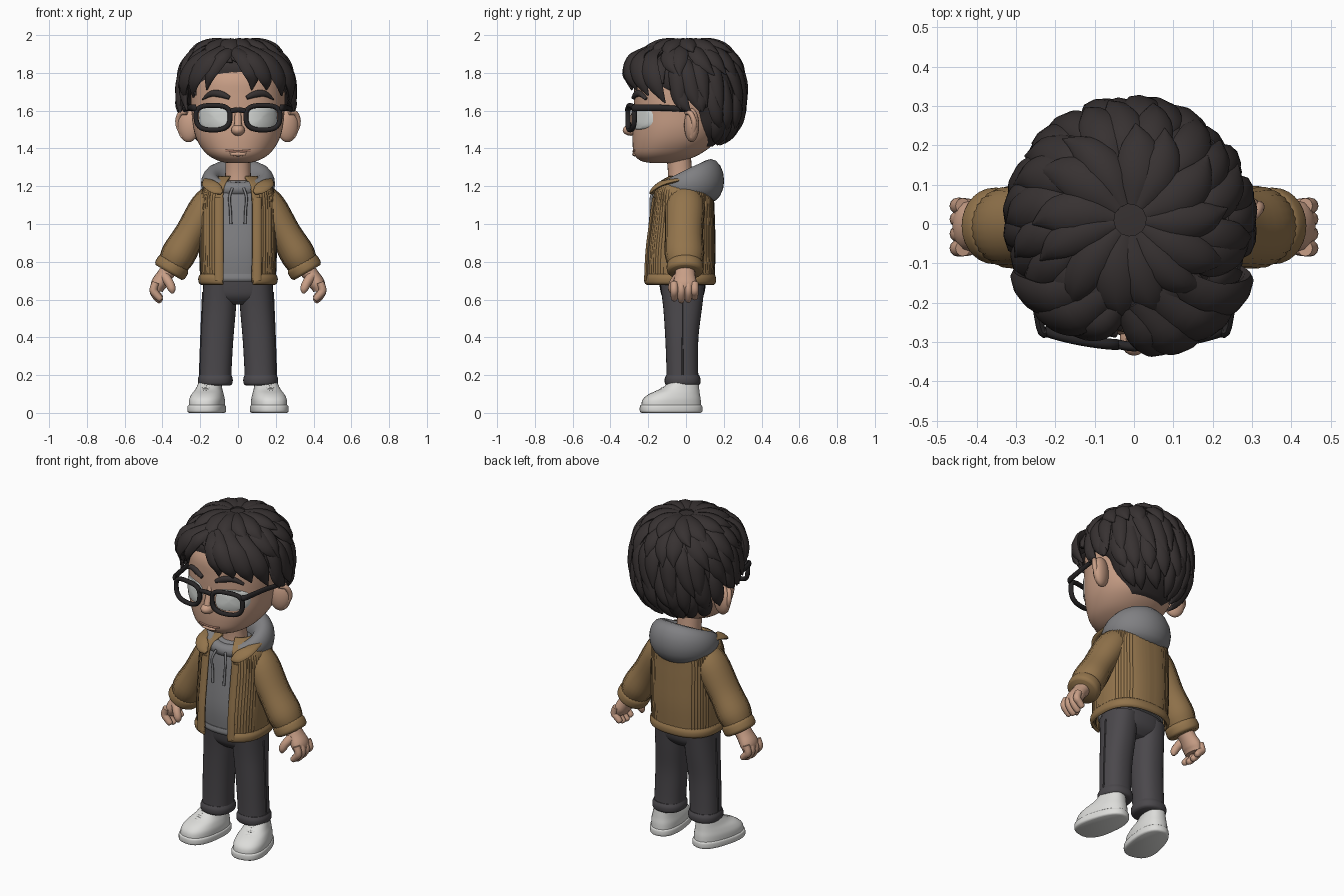
import bpy, bmesh, math, random
from mathutils import Vector, Matrix
from mathutils.bvhtree import BVHTree

random.seed(4)
V = Vector


def material(name, r, g, b):
    m = bpy.data.materials.new(name)
    m.diffuse_color = (r, g, b, 1)
    return m


HAIR = material("dark hair", .038, .031, .031)
SKIN = material("skin", .58, .345, .24)
LIP = material("lip", .42, .21, .15)
TAN = material("tan corduroy", .29, .175, .072)
GREY = material("grey fleece", .215, .215, .225)
DENIM = material("charcoal trousers", .07, .065, .072)
WHITE = material("white shoe", .72, .72, .70)
EYE = material("pale lens", .62, .64, .62)
BLACK = material("black frame", .021, .019, .02)


def finish(name, bm, mat, angle=50):
    me = bpy.data.meshes.new(name)
    bm.to_mesh(me)
    bm.free()
    me.materials.append(mat)
    me.polygons.foreach_set("use_smooth", [True] * len(me.polygons))
    me.set_sharp_from_angle(angle=math.radians(angle))
    ob = bpy.data.objects.new(name, me)
    bpy.context.collection.objects.link(ob)
    return ob


def skin_rings(name, rings, mat, closed=True, loop=False, caps=True):
    """Bridge a list of point rings into one surface."""
    bm = bmesh.new()
    vs = [[bm.verts.new(p) for p in r] for r in rings]
    n, m = len(vs[0]), len(vs)
    for j in range(m if loop else m - 1):
        a, b = vs[j], vs[(j + 1) % m]
        for i in range(n if closed else n - 1):
            k = (i + 1) % n
            bm.faces.new((a[i], a[k], b[k], b[i]))
    if closed:
        if caps and not loop:
            bm.faces.new(vs[0])
            bm.faces.new(vs[-1])
        bmesh.ops.recalc_face_normals(bm, faces=bm.faces)
    return finish(name, bm, mat)


def spline(rows, k=4):
    """Catmull-Rom through rows of numbers."""
    rows = [tuple(r) for r in rows]
    ext = [rows[0]] + rows + [rows[-1]]
    out = []
    for j in range(1, len(ext) - 2):
        for s in range(k):
            t = s / k
            out.append(tuple(.5 * (2*b + (c-a)*t + (2*a-5*b+4*c-d)*t*t + (3*b-a-3*c+d)*t**3)
                             for a, b, c, d in zip(*ext[j-1:j+3])))
    return out + [rows[-1]]


def spow(v, e):
    return math.copysign(abs(v) ** e, v)


def loft(name, rows, mat, n=32, p=2.2, gap=None, rib=0, k=4):
    """Stacked rings; rows are (z, cx, cy, rx, ry); gap opens the front."""
    rings = []
    for z, cx, cy, rx, ry in spline(rows, k):
        ring = []
        for i in range(n):
            a = -math.pi/2 + (2*math.pi*i/n if gap is None else gap + (2*math.pi - 2*gap)*i/(n-1))
            d = rib * (i % 2)
            ring.append(V((cx + (rx-d)*spow(math.cos(a), 2/p), cy + (ry-d)*spow(math.sin(a), 2/p), z)))
        rings.append(ring)
    return skin_rings(name, rings, mat, closed=gap is None)


def tube(name, rows, mat, up=(0, 0, 1), n=12, k=4, rib=0, loop=False):
    """Sweep an ellipse; rows are (x, y, z, half width, half thickness)."""
    rows = rows if loop else spline(rows, k)
    P = [V(r[:3]) for r in rows]
    m, rings = len(P), []
    for j, r in enumerate(rows):
        t = (P[(j+1) % m] - P[j-1]) if loop else P[min(j+1, m-1)] - P[max(j-1, 0)]
        t.normalize()
        w = V(up(P[j]) if callable(up) else up)
        u = t.cross(w).normalized()
        w = u.cross(t)
        rings.append([P[j] + (u*r[3]*math.cos(2*math.pi*i/n) + w*r[4]*math.sin(2*math.pi*i/n))
                      * (1 - rib*(i % 2)) for i in range(n)])
    return skin_rings(name, rings, mat, loop=loop)


def ball(name, loc, radii, mat, rot=0):
    bm = bmesh.new()
    M = Matrix.Translation(loc) @ Matrix.Rotation(rot, 4, 'Z') @ Matrix.Diagonal((*radii, 1))
    bmesh.ops.create_uvsphere(bm, u_segments=20, v_segments=14, radius=1, matrix=M)
    return finish(name, bm, mat)


# Head, neck, nose
head = loft("head", [(1.322, 0, -.12, .05, .06), (1.335, 0, -.125, .105, .115), (1.37, 0, -.1, .165, .175),
                     (1.43, 0, -.065, .21, .218), (1.5, 0, -.045, .235, .237), (1.58, 0, -.035, .245, .24),
                     (1.68, 0, -.02, .25, .255), (1.78, 0, -.01, .24, .255), (1.88, 0, 0, .19, .19),
                     (1.94, 0, 0, .1, .1)], SKIN, n=48)
loft("neck", [(1.12, 0, -.03, .08, .075), (1.25, 0, -.03, .068, .065), (1.37, 0, -.04, .068, .065)], SKIN, n=24)
ball("nose", (0, -.29, 1.497), (.036, .045, .03), SKIN)
tube("nose_bridge", [(0, -.265, 1.62, .015, .012), (0, -.282, 1.56, .018, .016), (0, -.30, 1.5, .022, .02)],
     SKIN, up=(0, -1, 0))

# Face details projected onto the head
tree = BVHTree.FromPolygons([v.co.copy() for v in head.data.vertices], [tuple(f.vertices) for f in head.data.polygons])


def face_y(x, z):
    hit = tree.ray_cast(V((x, -1, z)), V((0, 1, 0)))[0]
    return hit.y if hit else -.15


tube("mouth", [(x, face_y(x, 1.385 + x*x) - .001, 1.385 + x*x, .005, .004)
               for x in (-.065, -.03, 0, .03, .065)], LIP, up=(0, -1, 0), n=8)
tube("lower_lip", [(x, face_y(x, 1.37) + .002, 1.37, .012 - abs(x)*.12, .012) for x in (-.04, -.02, 0, .02, .04)],
     SKIN, up=(0, -1, 0))

for s, side in ((1, "left"), (-1, "right")):
    # Eye panel behind the lens
    rings = []
    for f in (1, .97, .8, .5, .1):
        ring = []
        for i in range(28):
            a = 2*math.pi*i/28
            x, z = s*(.126 + .082*f*spow(math.cos(a), .7)), 1.563 + .063*f*spow(math.sin(a), .7)
            ring.append(V((x, face_y(x, z) - (.012*(1 - f*f) + .008 if f < 1 else -.002), z)))
        rings.append(ring)
    skin_rings(side + "_eye", rings, EYE)
    # Brow, ear
    tube(side + "_brow", [(s*x, face_y(s*x, z) - .004, z, w, .013) for x, z, w in
                          ((.045, 1.668, .010), (.09, 1.687, .018), (.14, 1.69, .016), (.185, 1.662, .005))],
         HAIR, up=(0, -1, 0))
    ball(side + "_ear", (s*.262, .03, 1.523), (.062, .036, .09), SKIN, rot=s*.35)
    tube(side + "_ear_rim", [(s*.27, .0, 1.59, .012, .012), (s*.305, .025, 1.585, .014, .014),
                             (s*.318, .045, 1.53, .014, .014), (s*.29, .03, 1.46, .012, .012)], SKIN, up=(0, 1, 0))
    # Spectacle rim and temple
    rim = []
    for i in range(40):
        a = 2*math.pi*i/40
        x, z = .132 + (.09 + .006*math.sin(a))*spow(math.cos(a), .7), 1.563 + .065*spow(math.sin(a), .7)
        rim.append((s*x, -.308 + .7*x*x, z, .013, .014))
    tube(side + "_glasses_rim", rim, BLACK, up=(0, -1, 0), n=8, loop=True)
    tube(side + "_glasses_temple", [(s*.222, -.277, 1.615, .012, .018), (s*.238, -.262, 1.615, .011, .018),
                                    (s*.262, -.12, 1.615, .01, .016), (s*.285, .01, 1.605, .01, .014)], BLACK, n=8)
tube("glasses_bridge", [(-.045, -.305, 1.597, .014, .012), (0, -.312, 1.605, .013, .012),
                        (.045, -.305, 1.597, .014, .012)], BLACK, up=(0, -1, 0), n=8)

# Hair cap
loft("hair_cap", [(1.41, 0, .09, .11, .05), (1.5, 0, .12, .2, .125), (1.6, 0, .13, .25, .145),
                  (1.66, 0, .09, .27, .19), (1.72, -.005, .03, .28, .255), (1.8, -.005, .01, .275, .262),
                  (1.85, -.01, .01, .255, .255), (1.9, -.01, .01, .215, .21), (1.95, -.01, .01, .14, .14),
                  (1.968, -.01, .01, .06, .06)], HAIR, n=40)
C = V((-.01, .01, 1.69))


def scalp(az, th, lift):
    a, t = math.radians(az), math.radians(th)
    r = abs(math.sin(t)) ** .8
    return C + V(((.295+lift)*r*math.cos(a), (.29+lift)*r*math.sin(a), (.285+lift)*spow(math.cos(t), .8)))


def lock(name, pts, w):
    shape = (.55, .95, 1.0, .75, .06)
    tube(name, [(*p, w*q, .024*(q*.8 + .2)) for p, q in zip(pts, shape)], HAIR, up=lambda p: p - C, n=8)


def hair_limit(f):
    if f < 105:
        return min(104, 62 + max(0, f - 30)*.95)
    return min(150, 104 + (f - 105)*3)


# Overlapping tiers of locks spreading from the crown
for tier, (t0, t1, count, w) in enumerate(((5, 52, 13, .05), (30, 78, 18, .05), (55, 102, 22, .046),
                                           (80, 127, 22, .044), (104, 150, 20, .04))):
    for i in range(count):
        az = 360*(i + .5*(tier % 2))/count + random.uniform(-5, 5)
        front = abs((az + 90 + 180) % 360 - 180)
        end = min(t1 + random.uniform(-5, 5), hair_limit(front))
        if end - t0 < 18:
            continue
        swirl = random.uniform(4, 18)
        pts = [scalp(az + swirl*q*q, t0 + (end - t0)*q, -.012 + .03*q) for q in (0, .25, .5, .75, 1)]
        lock("hair_lock", pts, w*random.uniform(.9, 1.1))

# Parted fringe
for pts, w in ((((-.03, -.19, 1.925), (.02, -.28, 1.885), (.06, -.31, 1.82), (.078, -.305, 1.77), (.072, -.285, 1.71)), .045),
               (((0, -.2, 1.93), (.07, -.285, 1.88), (.12, -.3, 1.82), (.15, -.285, 1.76), (.15, -.26, 1.71)), .05),
               (((.03, -.17, 1.94), (.13, -.25, 1.88), (.19, -.255, 1.82), (.225, -.235, 1.75), (.23, -.2, 1.68)), .055),
               (((.06, -.12, 1.95), (.18, -.19, 1.88), (.25, -.19, 1.81), (.28, -.16, 1.73), (.275, -.11, 1.64)), .055),
               (((-.03, -.19, 1.925), (-.075, -.255, 1.89), (-.115, -.268, 1.84), (-.15, -.265, 1.78), (-.165, -.24, 1.71)), .04),
               (((-.05, -.17, 1.94), (-.14, -.24, 1.88), (-.2, -.24, 1.82), (-.235, -.22, 1.75), (-.235, -.18, 1.67)), .055),
               (((-.07, -.12, 1.95), (-.19, -.19, 1.88), (-.26, -.18, 1.81), (-.29, -.15, 1.73), (-.275, -.1, 1.64)), .055)):
    lock("fringe_lock", [V(p) for p in pts], w)

# Hooded top: body, hem, hood, cords
loft("hoodie_body", [(.70, 0, -.03, .165, .15), (.85, 0, -.03, .175, .16), (1.05, 0, -.02, .175, .15),
                     (1.18, 0, -.015, .15, .135), (1.23, 0, -.01, .1, .1)], GREY, p=2.5)
loft("hoodie_hem", [(.695, 0, -.03, .165, .152), (.71, 0, -.03, .172, .16), (.735, 0, -.03, .17, .157)], GREY, p=2.5)
hood = []
for i in range(40):
    a = 2*math.pi*i/40
    b = (1 + math.sin(a))/2
    hood.append((.142*math.cos(a), .13*math.sin(a), 1.185 + .045*b, .036 + .036*b, .036 + .078*b))
tube("hood", hood, GREY, n=16, loop=True)

# Open corduroy jacket with hem band
G = math.radians(18.5)
jacket = loft("jacket_body", [(.69, 0, -.035, .2, .185), (.85, 0, -.03, .206, .187), (1.0, 0, -.022, .206, .176),
                              (1.1, 0, -.018, .205, .168), (1.18, 0, -.014, .192, .16), (1.225, 0, -.008, .155, .135),
                              (1.255, 0, 0, .1, .09)], TAN, n=120, p=2.5, gap=G, rib=.0035)
hem = loft("jacket_hem", [(.678, 0, -.035, .196, .182), (.69, 0, -.035, .208, .193), (.715, 0, -.035, .21, .194),
                          (.735, 0, -.035, .2, .186)], TAN, n=64, p=2.5, gap=G)
for ob in (jacket, hem):
    m = ob.modifiers.new("thickness", 'SOLIDIFY')
    m.thickness, m.offset = .014, -1

for s, side in ((1, "left"), (-1, "right")):
    tube(side + "_hood_cord", [(s*.03, -.165, 1.19, .007, .007), (s*.045, -.185, 1.14, .007, .007),
                               (s*.04, -.185, 1.07, .007, .007), (s*.038, -.19, 1.0, .008, .008)], GREY, up=(0, -1, 0), n=8)
    tube(side + "_placket", [(s*.1, -.212, .70, .024, .01), (s*.1, -.205, .85, .024, .01),
                             (s*.1, -.187, 1.0, .024, .01), (s*.1, -.168, 1.14, .024, .01)], TAN, up=(0, -1, 0))
    tube(side + "_collar", [(s*.085, -.18, 1.165, .012, .01), (s*.115, -.17, 1.185, .035, .012),
                            (s*.155, -.125, 1.215, .035, .012), (s*.165, -.03, 1.235, .02, .01)],
         TAN, up=lambda p: (p.x*.6, -.6, .6))
    # Sleeve, cuff
    tube(side + "_sleeve", [(s*.11, 0, 1.16, .085, .07), (s*.165, -.005, 1.09, .105, .09), (s*.25, -.01, .95, .1, .085),
                            (s*.315, -.008, .84, .105, .092), (s*.345, -.005, .78, .088, .08)],
         TAN, up=(1, 0, .4), n=56, rib=.035)
    tube(side + "_cuff", [(s*.333, -.005, .80, .085, .078), (s*.342, -.005, .785, .096, .09),
                          (s*.36, -.005, .755, .096, .09), (s*.367, -.005, .743, .084, .078)],
         TAN, up=(1, 0, .4), n=28)
    # Hand
    tube(side + "_palm", [(s*.35, -.005, .78, .05, .045), (s*.39, -.005, .725, .055, .042), (s*.42, -.005, .68, .064, .042),
                          (s*.428, -.005, .645, .055, .03)], SKIN, up=(1, 0, .3), n=16)
    for j, (y, drop) in enumerate(((-.062, .01), (-.025, 0), (.012, .003), (.046, .016))):
        tube(f"{side}_finger_{j+1}", [(s*.435, y, .69, .02, .02), (s*.448, y, .65, .021, .021),
                                      (s*.432, y, .615 + drop, .02, .02), (s*.41, y, .592 + drop, .016, .016),
                                      (s*.405, y, .587 + drop, .005, .005)], SKIN, up=(0, 1, 0))
    tube(side + "_thumb", [(s*.39, -.04, .725, .026, .024), (s*.365, -.065, .69, .024, .023),
                           (s*.35, -.075, .655, .021, .02), (s*.348, -.075, .633, .007, .007)], SKIN, up=(0, 1, 0))
    # Trouser leg, rolled hem, side seam
    loft(side + "_trouser_leg", [(.16, s*.12, -.018, .084, .085), (.25, s*.117, -.02, .084, .084),
                                 (.4, s*.11, -.022, .086, .088), (.55, s*.1, -.018, .089, .102),
                                 (.68, s*.094, -.018, .09, .118)], DENIM, p=2.3)
    loft(side + "_trouser_hem", [(.145, s*.12, -.018, .078, .082), (.155, s*.12, -.018, .09, .093),
                                 (.18, s*.12, -.018, .092, .095), (.2, s*.12, -.018, .085, .087)], DENIM, p=2.3)
    tube(side + "_side_seam", [(s*.186, -.02, .64, .005, .005), (s*.196, -.02, .4, .005, .005),
                               (s*.203, -.018, .2, .005, .005)], DENIM, up=(1, 0, 0), n=6)
    # Shoe: sole, upper and laces, turned outward
    parts = [loft(side + "_sole", [(0, 0, -.08, .085, .155), (.008, 0, -.08, .094, .166), (.034, 0, -.08, .094, .166),
                                   (.042, 0, -.08, .088, .16)], WHITE, p=2.5),
             loft(side + "_shoe_upper", [(.03, 0, -.08, .088, .16), (.07, 0, -.077, .088, .155), (.1, 0, -.062, .08, .135),
                                         (.125, 0, -.035, .07, .105), (.15, 0, -.018, .063, .085),
                                         (.168, 0, -.012, .058, .074)], WHITE, p=2.4)]
    for j in range(3):
        y, z = -.155 + j*.025, .114 + j*.015
        parts.append(tube(f"{side}_lace_{j+1}", [(-.05, y + .02, z - .012, .008, .007), (0, y, z, .008, .007),
                                                 (.05, y + .02, z - .012, .008, .007)], WHITE, n=8))
    for ob in parts:
        for v in ob.data.vertices:
            v.co.x *= 1 - .7*(v.co.y + .08)
        ob.data.transform(Matrix.Translation((s*.145, 0, 0)) @ Matrix.Rotation(s*.2, 4, 'Z'))

# Trouser seat
loft("trouser_seat", [(.575, 0, -.018, .1, .07), (.61, 0, -.018, .165, .105), (.66, 0, -.018, .182, .12),
                      (.78, 0, -.02, .178, .13)], DENIM, p=2.5)
